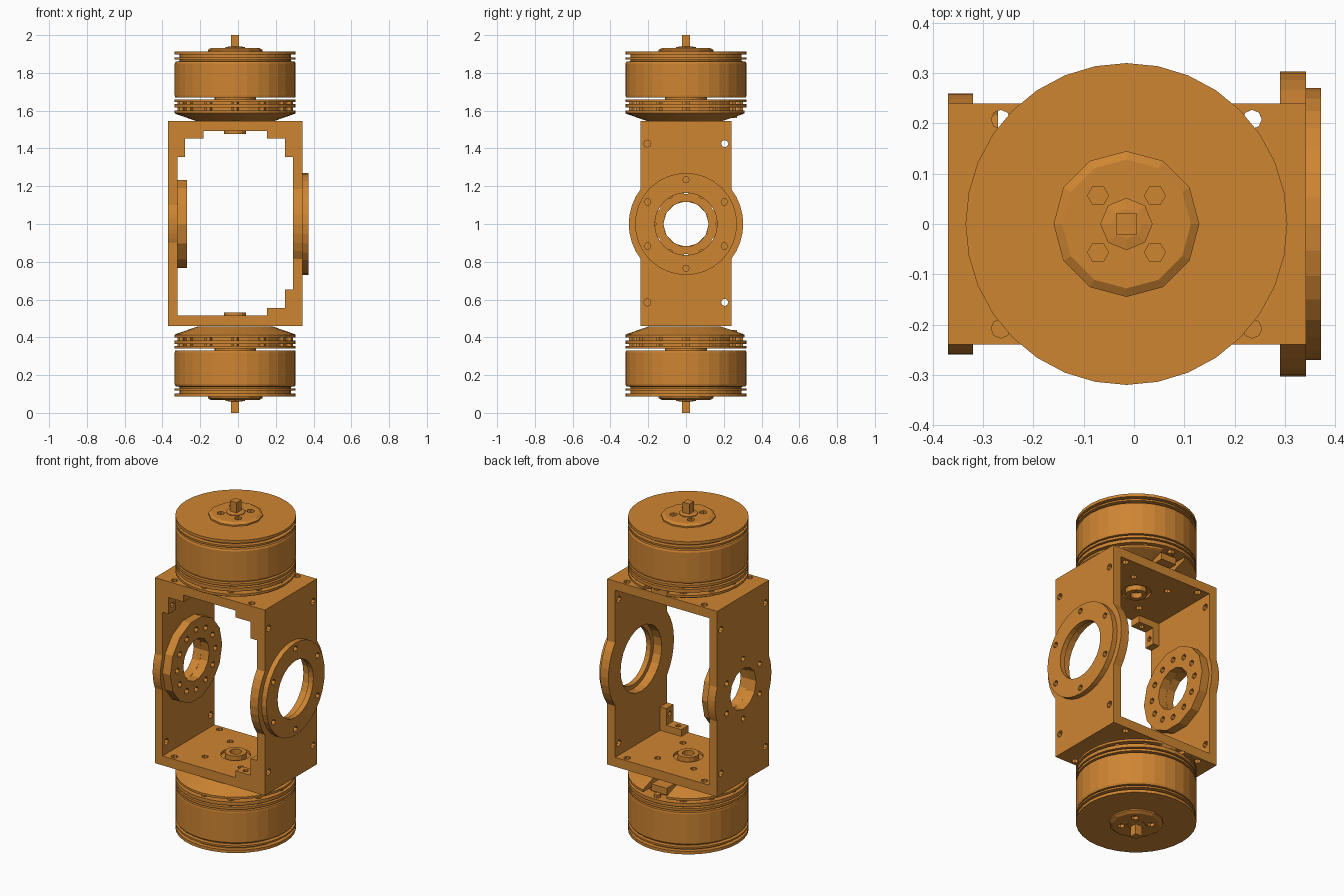
import bpy, bmesh, math
from mathutils import Matrix, Vector

cube = bpy.data.objects.get("Cube")
if cube:
    bpy.data.objects.remove(cube)

orange = bpy.data.materials.new("burnt_orange")
orange.use_nodes = True
colour = (0.62, 0.235, 0.032, 1)
orange.diffuse_color = colour
orange.node_tree.nodes["Principled BSDF"].inputs["Base Color"].default_value = colour

CX = -0.015                      # motor axis
ALONG_X = Matrix(((0, 0, 1), (1, 0, 0), (0, 1, 0))).to_4x4()   # local (x, y, z) -> (y, z, x)


def finish(bm, name):
    bmesh.ops.recalc_face_normals(bm, faces=bm.faces)
    mesh = bpy.data.meshes.new(name)
    bm.to_mesh(mesh)
    bm.free()
    mesh.materials.append(orange)
    obj = bpy.data.objects.new(name, mesh)
    bpy.context.collection.objects.link(obj)
    return obj


def add_box(bm, lo, hi):
    lo, hi = Vector(lo), Vector(hi)
    m = Matrix.Translation((lo + hi) / 2) @ Matrix.Diagonal((*(hi - lo), 1))
    bmesh.ops.create_cube(bm, size=1, matrix=m)


def add_lathe(bm, profile, sides, matrix, turn=0.0):
    """Revolve (radius, height) points about local z and cap both ends."""
    rings = []
    for r, h in profile:
        rings.append([bm.verts.new(matrix @ Vector((
            r * math.cos(turn + math.tau * i / sides),
            r * math.sin(turn + math.tau * i / sides), h))) for i in range(sides)])
    for a, b in zip(rings, rings[1:]):
        for i in range(sides):
            j = (i + 1) % sides
            bm.faces.new((a[i], a[j], b[j], b[i]))
    bm.faces.new(rings[0])
    bm.faces.new(rings[-1])


def add_ring(bm, r_out, r_in, h0, h1, sides, matrix):
    loops = [(r_out, h0), (r_out, h1), (r_in, h1), (r_in, h0)]
    rings = [[bm.verts.new(matrix @ Vector((r * math.cos(math.tau * i / sides),
              r * math.sin(math.tau * i / sides), h))) for i in range(sides)] for r, h in loops]
    for k in range(4):
        a, b = rings[k], rings[(k + 1) % 4]
        for i in range(sides):
            j = (i + 1) % sides
            bm.faces.new((a[i], a[j], b[j], b[i]))


def add_pin(bm, centre, radius, length, sides=8, along_x=False):
    m = Matrix.Translation(centre) @ (ALONG_X if along_x else Matrix())
    add_lathe(bm, [(radius, -length / 2), (radius, length / 2)], sides, m)


def cut(obj, cutter_bm):
    """Subtract the cutter shapes and keep only the resulting mesh."""
    cutter = finish(cutter_bm, "cutter")
    cutter.hide_render = True
    mod = obj.modifiers.new("cut", "BOOLEAN")
    mod.operation, mod.solver, mod.object = "DIFFERENCE", "EXACT", cutter
    deps = bpy.context.evaluated_depsgraph_get()
    mesh = bpy.data.meshes.new_from_object(obj.evaluated_get(deps))
    obj.modifiers.clear()
    obj.data = mesh
    bpy.data.objects.remove(cutter)


def circle(radius, count, start=0.0):
    return [(radius * math.cos(start + math.tau * i / count),
             radius * math.sin(start + math.tau * i / count)) for i in range(count)]


# Side walls: rectangles that bulge round the joint
Z0, Z1, HALF = 0.46, 1.545, 0.24


def side_wall(name, x0, x1, bulge, hole, hole_sides):
    a = math.acos(HALF / bulge)
    arc = [(bulge * math.cos(a * t / 4), 1 + bulge * math.sin(a * t / 4)) for t in range(-4, 5)]
    outline = [(HALF, Z0)] + arc + [(HALF, Z1), (-HALF, Z1)]
    outline += [(-y, z) for y, z in reversed(arc)] + [(-HALF, Z0)]
    bm = bmesh.new()
    face = bm.faces.new([bm.verts.new((x0, y, z)) for y, z in outline])
    out = bmesh.ops.extrude_face_region(bm, geom=[face])
    moved = [v for v in out["geom"] if isinstance(v, bmesh.types.BMVert)]
    bmesh.ops.translate(bm, verts=moved, vec=(x1 - x0, 0, 0))
    wall = finish(bm, name)
    holes = bmesh.new()
    mid = (x0 + x1) / 2
    add_pin(holes, (mid, 0, 1), hole, 0.2, hole_sides, True)
    for y in (-0.205, 0.205):
        for z in (0.585, 1.425):
            add_pin(holes, (mid, y, z), 0.019, 0.2, 8, True)
    if x0 < 0:
        for y, z in circle(0.175, 6, math.pi / 2):
            add_pin(holes, (mid, y, 1 + z), 0.018, 0.2, 6, True)
    cut(wall, holes)


side_wall("right_wall", -0.37, -0.32, 0.26, 0.12, 12)
side_wall("left_wall", 0.29, 0.342, 0.303, 0.19, 24)

# Outer flange and inner boss with bolt circles
for name, x, thick, r_out, r_in, sides, bolts, bolt_r in (
        ("outer_flange", 0.342, 0.03, 0.27, 0.165, 32, 6, 0.235),
        ("inner_boss", -0.32, 0.05, 0.24, 0.12, 14, 12, 0.175)):
    bm = bmesh.new()
    add_ring(bm, r_out, r_in, 0, thick, sides, Matrix.Translation((x, 0, 1)) @ ALONG_X)
    part = finish(bm, name)
    holes = bmesh.new()
    for y, z in circle(bolt_r, bolts, math.pi / 2):
        add_pin(holes, (x + thick / 2, y, 1 + z), 0.018, 0.1, 6, True)
    cut(part, holes)

# End plates of the frame with bearing seat and screw holes
for name, z0, z1 in (("top_plate", 1.492, Z1), ("bottom_plate", Z0, 0.515)):
    bm = bmesh.new()
    add_box(bm, (-0.32, -HALF, z0), (0.29, HALF, z1))
    plate = finish(bm, name)
    holes = bmesh.new()
    mid = (z0 + z1) / 2
    inner = z0 if z0 > 1 else z1
    add_pin(holes, (CX, 0, inner), 0.08, 0.03, 16)
    for x, y in circle(0.165, 4, math.pi / 4):
        add_pin(holes, (CX + x, y, mid), 0.018, 0.2)
    for x in (-0.25, 0.25):
        for y in (-0.208, 0.208):
            add_pin(holes, (CX + x, y, mid), 0.019, 0.2)
    cut(plate, holes)
    bm = bmesh.new()
    add_ring(bm, 0.058, 0.032, inner - 0.016, inner + 0.016, 14, Matrix.Translation((CX, 0, 0)))
    finish(bm, name + "_bearing")

# L-shaped corner brackets along the front edge
for name, x, sx, z, sz in (("bracket_top_right", -0.32, 1, 1.492, -1),
                           ("bracket_top_left", 0.29, -1, 1.492, -1),
                           ("bracket_bottom_left", 0.29, -1, 0.515, 1)):
    bm = bmesh.new()
    pts = [(0, 0), (0.137, 0), (0.137, 0.04), (0.04, 0.04), (0.04, 0.137), (0, 0.137)]
    face = bm.faces.new([bm.verts.new((x + sx * u, -HALF, z + sz * v)) for u, v in pts])
    out = bmesh.ops.extrude_face_region(bm, geom=[face])
    moved = [v for v in out["geom"] if isinstance(v, bmesh.types.BMVert)]
    bmesh.ops.translate(bm, verts=moved, vec=(0, 0.065, 0))
    bracket = finish(bm, name)
    holes = bmesh.new()
    add_pin(holes, (x + sx * 0.095, -0.207, z + sz * 0.04), 0.015, 0.04)
    add_pin(holes, (x + sx * 0.04, -0.207, z + sz * 0.095), 0.015, 0.04, 8, True)
    cut(bracket, holes)

# Motors: mirrored above and below the frame
for label, s in (("top", 1), ("bottom", -1)):
    m = Matrix.Translation((CX, 0, 1)) @ Matrix.Diagonal((1, 1, s, 1))

    # Conical base with a connector notch at the back
    bm = bmesh.new()
    add_lathe(bm, [(0.2, 0.543), (0.315, 0.583), (0.32, 0.587), (0.32, 0.6)], 32, m)
    base = finish(bm, label + "_motor_base")
    notch = bmesh.new()
    add_box(notch, (CX - 0.075, 0.17, 1 + s * 0.57 - 0.04), (CX + 0.075, 0.4, 1 + s * 0.57 + 0.04))
    cut(base, notch)
    bm = bmesh.new()
    add_box(bm, (CX - 0.05, 0.17, 1 + s * 0.58 - 0.02), (CX + 0.05, 0.27, 1 + s * 0.58 + 0.02))
    finish(bm, label + "_connector")

    # Stator with cooling fins
    bm = bmesh.new()
    add_lathe(bm, [(0.25, 0.6), (0.25, 0.65), (0.11, 0.65), (0.11, 0.675)], 24, m)
    add_ring(bm, 0.32, 0.24, 0.616, 0.636, 32, m)
    add_ring(bm, 0.32, 0.24, 0.646, 0.66, 32, m)
    for x, y in circle(0.285, 12):
        add_pin(bm, (CX + x, y, 1 + s * 0.623), 0.02, 0.05, 6)
    finish(bm, label + "_stator")

    # Rotor bell with grooved cap
    bm = bmesh.new()
    add_lathe(bm, [(0.318, 0.67), (0.32, 0.68), (0.32, 0.85), (0.315, 0.86), (0.295, 0.862),
                   (0.295, 0.872), (0.32, 0.872), (0.32, 0.882), (0.295, 0.882),
                   (0.295, 0.897), (0.32, 0.897), (0.32, 0.914)], 32, m)
    finish(bm, label + "_rotor")

    # Hub disc with four screw holes, collar and square shaft
    bm = bmesh.new()
    add_lathe(bm, [(0.145, 0.91), (0.145, 0.922), (0.128, 0.932)], 12, m)
    hub = finish(bm, label + "_hub")
    holes = bmesh.new()
    for x, y in circle(0.08, 4, math.pi / 4):
        add_pin(holes, (CX + x, y, 1 + s * 0.93), 0.021, 0.032, 6)
    cut(hub, holes)
    bm = bmesh.new()
    add_lathe(bm, [(0.052, 0.925), (0.052, 0.936), (0.03, 0.94)], 8, m)
    add_lathe(bm, [(0.03, 0.93), (0.03, 1.0)], 4, m, math.pi / 4)
    finish(bm, label + "_shaft")
